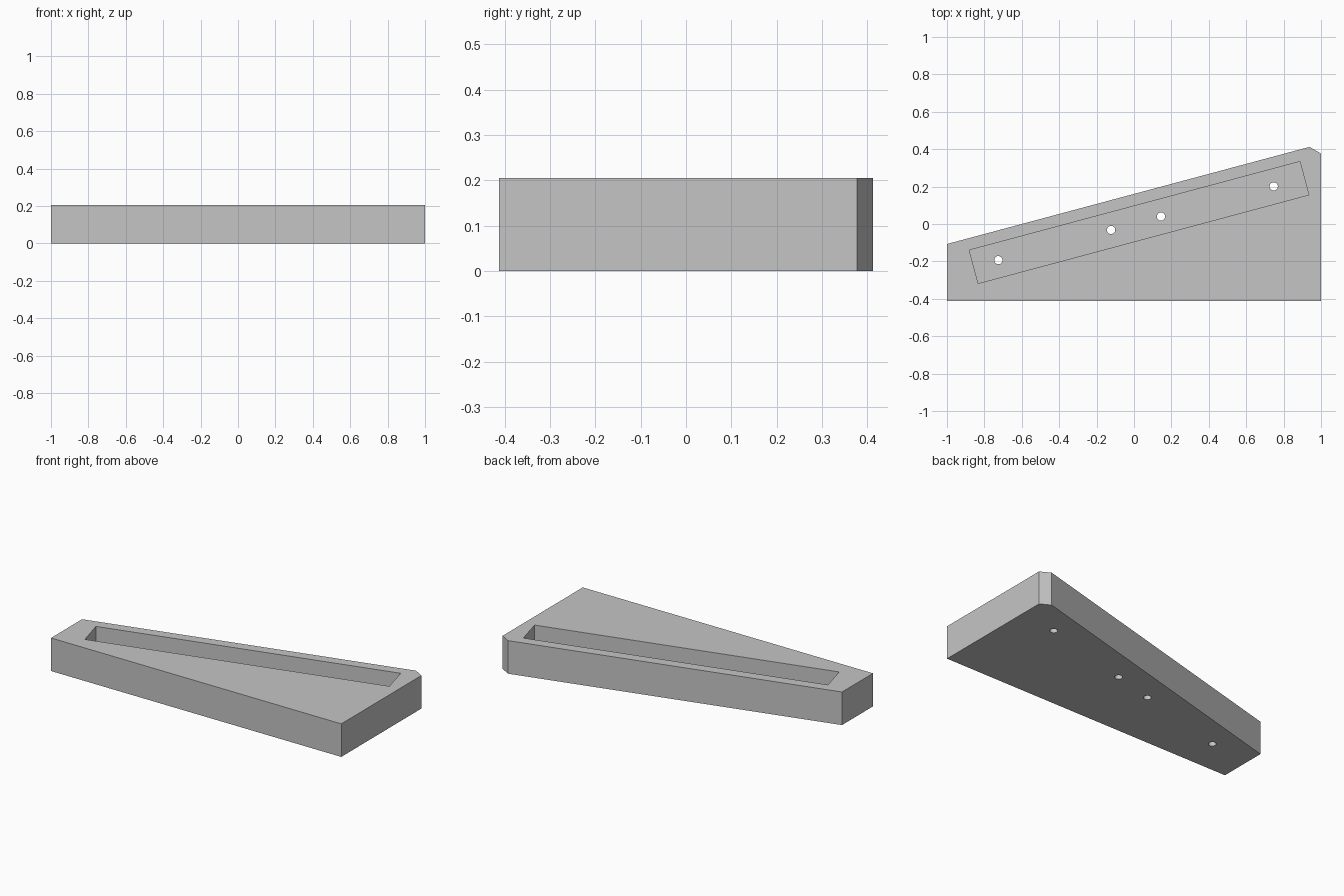
import bpy
import bmesh
from math import radians
from mathutils import Matrix, Vector

HEIGHT = 0.206
FLOOR = 0.06                      # thickness left under the pocket
SLOPE = Matrix.Rotation(radians(15), 4, 'Z')

cube = bpy.data.objects.get("Cube")
if cube:
    bpy.data.objects.remove(cube, do_unlink=True)

grey = bpy.data.materials.new("plain_grey")
grey.use_nodes = True
colour = (0.56, 0.56, 0.56, 1)
grey.diffuse_color = colour
grey.node_tree.nodes["Principled BSDF"].inputs["Base Color"].default_value = colour


def make_object(name, bm):
    bmesh.ops.recalc_face_normals(bm, faces=bm.faces)
    mesh = bpy.data.meshes.new(name)
    bm.to_mesh(mesh)
    bm.free()
    mesh.materials.append(grey)
    obj = bpy.data.objects.new(name, mesh)
    bpy.context.collection.objects.link(obj)
    return obj


def prism(name, outline, bottom, top):
    bm = bmesh.new()
    face = bm.faces.new([bm.verts.new((x, y, bottom)) for x, y in outline])
    grown = bmesh.ops.extrude_face_region(bm, geom=[face])["geom"]
    verts = [v for v in grown if isinstance(v, bmesh.types.BMVert)]
    bmesh.ops.translate(bm, verts=verts, vec=(0, 0, top - bottom))
    return make_object(name, bm)


def cut(target, cutter):
    mod = target.modifiers.new("cut", 'BOOLEAN')
    mod.operation = 'DIFFERENCE'
    mod.solver = 'EXACT'
    mod.object = cutter
    bpy.context.view_layer.objects.active = target
    bpy.ops.object.modifier_apply(modifier=mod.name)
    bpy.data.objects.remove(cutter, do_unlink=True)


# Wedge block with one clipped corner
block = prism("wedge_block", [(-1, -0.412), (1, -0.412), (1, 0.377),
                              (0.938, 0.412), (-1, -0.107)], 0, HEIGHT)

# Long pocket running parallel to the sloping side
half_l, half_w = 0.915, 0.092
corners = [SLOPE @ Vector((sx * half_l, sy * half_w, 0))
           for sx, sy in ((-1, -1), (1, -1), (1, 1), (-1, 1))]
pocket = prism("pocket_cutter", [(c.x + 0.027, c.y + 0.008) for c in corners],
               FLOOR, HEIGHT + 0.1)
cut(block, pocket)

# Four screw holes through the pocket floor
bm = bmesh.new()
for along in (-0.762, -0.138, 0.138, 0.762):
    place = Matrix.Translation((0.011, 0.004, FLOOR / 2)) @ SLOPE \
        @ Matrix.Translation((along, 0, 0))
    bmesh.ops.create_cone(bm, cap_ends=True, segments=32, radius1=0.022,
                          radius2=0.022, depth=FLOOR + 0.06, matrix=place)
cut(block, make_object("hole_cutter", bm))

bpy.ops.object.select_all(action='DESELECT')
block.select_set(True)
bpy.context.view_layer.objects.active = block
bpy.ops.object.shade_smooth_by_angle(angle=radians(25))
